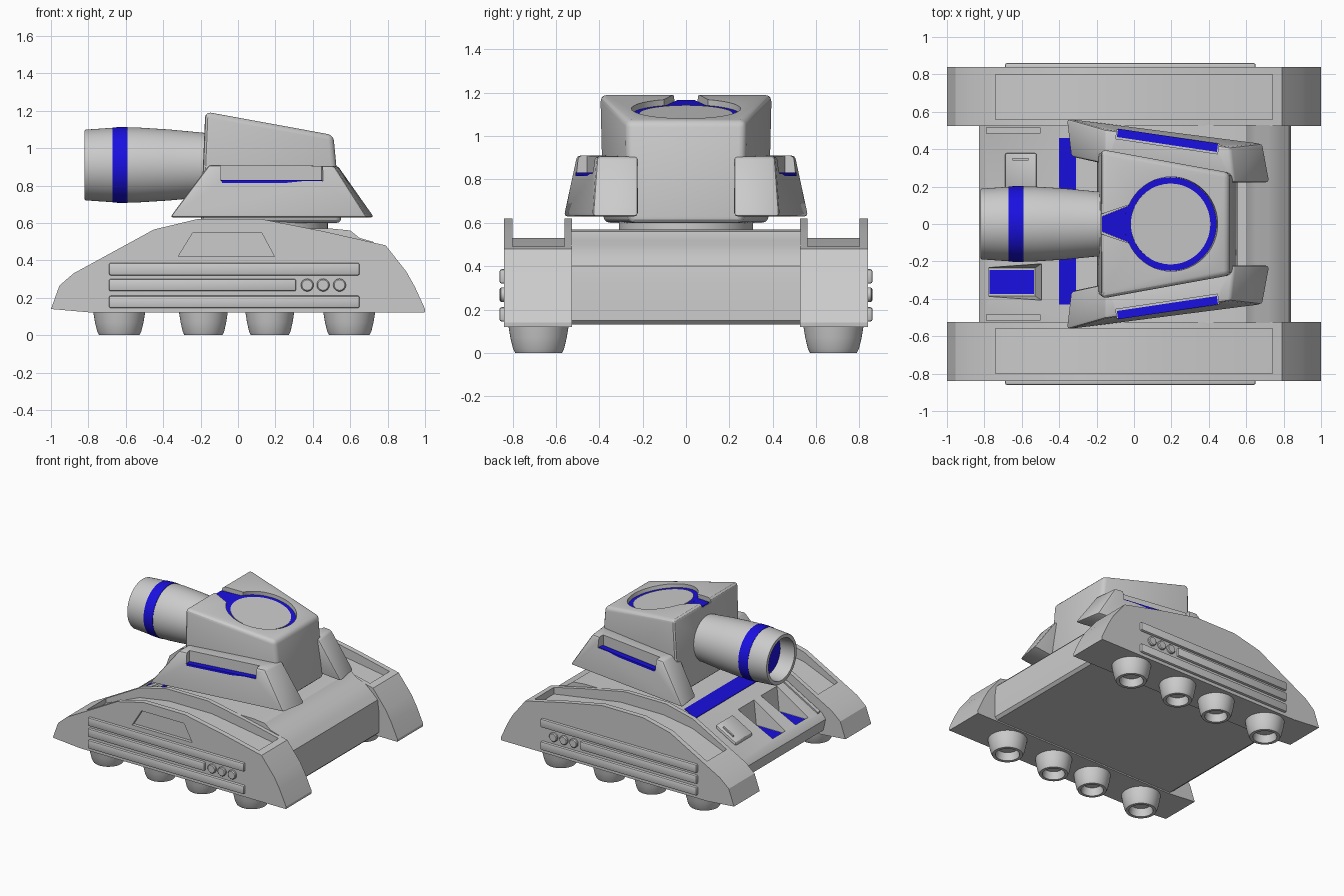
import bpy, bmesh
from math import pi, radians, cos, sin
from mathutils import Matrix, Vector

if "Cube" in bpy.data.objects:
    bpy.data.objects.remove(bpy.data.objects["Cube"])

BLUE = bpy.data.materials.new("blue_paint")
BLUE.diffuse_color = (0.01, 0.005, 0.75, 1)
BLUE.use_nodes = True
BLUE.node_tree.nodes["Principled BSDF"].inputs["Base Color"].default_value = BLUE.diffuse_color


def finish(name, verts, faces, mat=None, m=None):
    me = bpy.data.meshes.new(name)
    m = m or Matrix()
    me.from_pydata([m @ Vector(v) for v in verts], [], faces)
    bm = bmesh.new()
    bm.from_mesh(me)
    bmesh.ops.remove_doubles(bm, verts=bm.verts, dist=1e-5)
    bmesh.ops.recalc_face_normals(bm, faces=bm.faces)
    bm.to_mesh(me)
    bm.free()
    ob = bpy.data.objects.new(name, me)
    bpy.context.collection.objects.link(ob)
    if mat:
        me.materials.append(mat)
    return ob


def loft(name, a, b, mat=None, m=None):
    n = len(a)
    faces = [tuple(range(n)), tuple(range(n, 2 * n))]
    faces += [(i, (i + 1) % n, n + (i + 1) % n, n + i) for i in range(n)]
    return finish(name, list(a) + list(b), faces, mat, m)


def prism(name, prof, y0, y1, mat=None, m=None):
    return loft(name, [(x, y0, z) for x, z in prof], [(x, y1, z) for x, z in prof], mat, m)


def box(name, x0, x1, y0, y1, z0, z1, mat=None, m=None):
    return prism(name, [(x0, z0), (x1, z0), (x1, z1), (x0, z1)], y0, y1, mat, m)


def lathe(name, prof, m=None, mat=None, n=48):
    verts = [(r * cos(2 * pi * i / n), r * sin(2 * pi * i / n), h) for r, h in prof for i in range(n)]
    faces = [(k * n + i, k * n + (i + 1) % n, (k + 1) * n + (i + 1) % n, (k + 1) * n + i)
             for k in range(len(prof) - 1) for i in range(n)]
    return finish(name, verts, faces, mat, m)


def bake(ob):
    dg = bpy.context.evaluated_depsgraph_get()
    me = bpy.data.meshes.new_from_object(ob.evaluated_get(dg))
    ob.modifiers.clear()
    ob.data = me
    return ob


def cut(ob, cutter):
    mod = ob.modifiers.new("cut", 'BOOLEAN')
    mod.operation, mod.solver, mod.object = 'DIFFERENCE', 'EXACT', cutter
    bake(ob)
    bpy.data.objects.remove(cutter)


def bevel(ob, w, seg=2):
    mod = ob.modifiers.new("bevel", 'BEVEL')
    mod.width, mod.segments, mod.limit_method = w, seg, 'ANGLE'
    return bake(ob)


def mirror(ob):
    mod = ob.modifiers.new("mirror", 'MIRROR')
    mod.use_axis = (False, True, False)
    return bake(ob)


# Side pods with a sunken top tray
pod = prism("side_pods", [(-1, .14), (-.955, .265), (-.88, .33), (-.45, .565), (-.22, .62), (.13, .62),
            (.46, .555), (.79, .48), (.9, .34), (.945, .26), (1, .14), (.998, .12), (-.77, .12)], -.84, -.525)
cut(pod, prism("cutter", [(-.74, .37), (-.45, .49), (-.2, .53), (.17, .53), (.74, .44),
                          (.74, .8), (-.74, .8)], -.80, -.56))
mirror(pod)
cut(pod, prism("cutter", [(-.32, .42), (.195, .42), (.125, .55), (-.24, .55)], -.9, -.815))

# Side rails and round studs
for x1, z0 in ((.65, .32), (.31, .235), (.65, .145)):
    mirror(bevel(box("side_rail", -.69, x1, -.86, -.82, z0, z0 + .066), .01))
for x in (.37, .455, .543):
    m = Matrix.Translation((x, -.83, .268)) @ Matrix.Rotation(pi / 2, 4, 'X')
    mirror(lathe("side_stud", [(0, 0), (.034, 0), (.034, .022), (.028, .028), (0, .028)], m, n=24))

# Hollow foot rollers
for x, k in ((-.635, 1), (-.185, .94), (.17, .94), (.595, 1)):
    prof = [(0, .06), (.075, .06), (.085, 0), (.108, 0), (.118, .02), (.13, .07), (.14, .13), (0, .13)]
    mirror(lathe("foot_roller", [(r * k, h) for r, h in prof], Matrix.Translation((x, -.68, 0))))


# Hull with sloped front deck
def deck(x):
    return .57 + .56 * (x + .30)


hull = prism("hull", [(-.83, .25), (-.8, .29), (-.30, .57), (.50, .57), (.60, .56), (.65, .52), (.72, .50),
                      (.79, .44), (.83, .40), (.84, .32), (.84, .15), (.82, .13), (-.77, .13), (-.81, .16)], -.53, .53)
for y in (-.31, -.03):
    rect = lambda x0, x1, h, z: [(x0, y - h, z), (x1, y - h, z), (x1, y + h, z), (x0, y + h, z)]
    cut(hull, loft("cutter", rect(-.775, -.53, .075, .285), rect(-.785, -.49, .1, .48)))
    box("deck_recess_pad", -.773, -.535, y - .065, y + .065, .28, .289, BLUE)


# Deck stripe and hatch follow the slope
def slab(name, x0, x1, y0, y1, t, mat=None):
    return prism(name, [(x0, deck(x0) - .01), (x1, deck(x1) - .01), (x1, deck(x1) + t), (x0, deck(x0) + t)], y0, y1, mat)


slab("deck_stripe", -.40, -.31, -.43, .46, .004, BLUE)
bevel(slab("deck_hatch", -.69, -.52, .17, .38, .025), .012)
slab("hatch_handle", -.65, -.565, .34, .353, .035)
for s in (-1, 1):
    slab("deck_edge", -.79, -.5, s * .5 - .015, s * .5 + .015, .012)

# Turret collar and tapered body
lathe("turret_collar", [(0, .52), (.31, .52), (.31, .64), (0, .64)], Matrix.Translation((.17, 0, 0)))
body = loft("turret_body",
            [(-.2, -.385, .6), (.555, -.265, .6), (.555, .265, .6), (-.2, .385, .6)],
            [(-.175, -.4, 1.195), (.51, -.275, 1.07), (.51, .275, 1.07), (-.175, .4, 1.195)])
bevel(body, .03, 3)

# Round sunken dial with arrow channel on the sloped roof
T = Matrix.Translation((.2, 0, 1.127)) @ Matrix.Rotation(.181, 4, 'Y')
cut(body, lathe("cutter", [(0, -.035), (.252, -.035), (.252, .2), (0, .2)], T))


def arrow(name, x0, x1, w0, w1, z0, z1, mat=None):
    p = [(x0, -w0), (x1, -w1), (x1, w1), (x0, w0)]
    return loft(name, [(x, y, z0) for x, y in p], [(x, y, z1) for x, y in p], mat, T)


cut(body, arrow("cutter", -.45, -.19, .03, .115, -.035, .2))
arrow("roof_arrow", -.372, -.2, .04, .108, -.05, -.029, BLUE)
lathe("dial_ring", [(.215, -.05), (.25, -.05), (.25, -.028), (.215, -.028), (.215, -.05)], T, BLUE, 64)
lathe("dial_disc", [(0, -.05), (.216, -.05), (.216, -.024), (0, -.024)], T, None, 64)

# Sloped side plates with lit notch
plate = loft("turret_side_plate",
             [(-.365, .565, .63), (.69, .43, .63), (.73, .22, .63), (-.34, .36, .63)],
             [(-.155, .505, .91), (.515, .41, .905), (.535, .22, .905), (-.155, .32, .91)])
bevel(plate, .015)
N = Matrix.Translation((.18, .455, 0)) @ Matrix.Rotation(radians(-8.5), 4, 'Z')
cut(plate, box("cutter", -.275, .275, -.04, .2, .825, 1.0, m=N))
mirror(plate)
mirror(box("plate_light", -.27, .27, -.03, .015, .815, .831, BLUE, N))

# Cannon barrel with coloured band and bore
B = Matrix.Translation((0, 0, .91)) @ Matrix.Rotation(pi / 2, 4, 'Y')
lathe("barrel", [(0, -.70), (.15, -.70), (.16, -.82), (.185, -.82), (.189, -.815), (.197, -.70), (.2, -.62),
                 (.2, -.53), (.19, -.37), (.172, -.18), (.17, -.1), (0, -.1)], B, None, 64)
lathe("barrel_band", [(.18, -.67), (.2005, -.67), (.203, -.63), (.203, -.59), (.18, -.59), (.18, -.67)], B, BLUE, 64)
lathe("bore_disc", [(0, -.705), (.148, -.705), (.148, -.69), (0, -.69)], B, BLUE)

# Smooth curved surfaces, keep hard edges
for ob in bpy.data.objects:
    bpy.ops.object.select_all(action='DESELECT')
    ob.select_set(True)
    bpy.context.view_layer.objects.active = ob
    bpy.ops.object.shade_smooth_by_angle(angle=radians(28))
